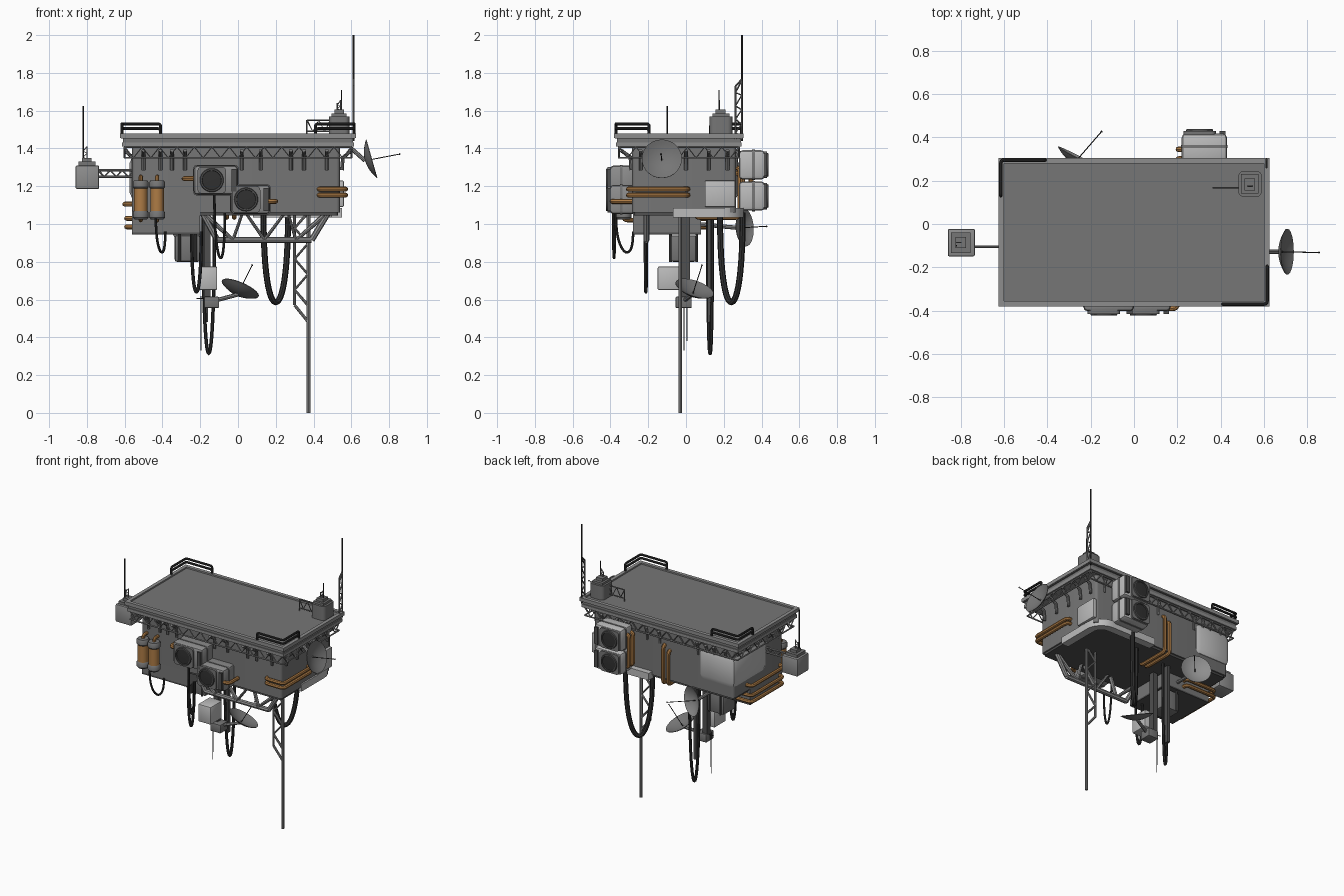
import bpy, bmesh, math
from mathutils import Vector as V

if "Cube" in bpy.data.objects:
    bpy.data.objects.remove(bpy.data.objects["Cube"])


def material(name, c):
    m = bpy.data.materials.new(name)
    m.diffuse_color = (*c, 1)
    m.use_nodes = True
    m.node_tree.nodes["Principled BSDF"].inputs["Base Color"].default_value = m.diffuse_color
    return m


BROWN = material("copper", (0.42, 0.2, 0.06))
DARK = material("rubber", (0.03, 0.03, 0.03))
LIGHT = material("light_grey", (0.5, 0.5, 0.5))
MID = material("mid_grey", (0.27, 0.27, 0.27))
GREY = material("body_grey", (0.18, 0.18, 0.18))
SHADE = material("dark_grey", (0.08, 0.08, 0.08))


def finish(o, mat):
    o.data.materials.append(mat)
    bpy.ops.object.select_all(action='DESELECT')
    o.select_set(True)
    bpy.context.view_layer.objects.active = o
    if o.type == 'CURVE':
        bpy.ops.object.convert(target='MESH')
    bpy.ops.object.shade_smooth_by_angle(angle=math.radians(35))
    return bpy.context.object


def from_bm(name, bm, mat):
    bmesh.ops.recalc_face_normals(bm, faces=bm.faces)
    me = bpy.data.meshes.new(name)
    bm.to_mesh(me)
    bm.free()
    o = bpy.data.objects.new(name, me)
    bpy.context.collection.objects.link(o)
    return finish(o, mat)


def box(name, lo, hi, mat=GREY, bevel=0.0, axis=None):
    """Box between two corners; bevel all edges or only those along axis."""
    bm = bmesh.new()
    bmesh.ops.create_cube(bm, size=1)
    lo, hi = V(lo), V(hi)
    for v in bm.verts:
        v.co = V(lo[i] + (hi[i] - lo[i]) * (v.co[i] + 0.5) for i in range(3))
    if bevel:
        es = [e for e in bm.edges if axis is None or
              abs((e.verts[0].co - e.verts[1].co).normalized()[axis]) > 0.9]
        bmesh.ops.bevel(bm, geom=es, offset=bevel, segments=4 if axis is not None else 2,
                        profile=0.5, affect='EDGES')
    return from_bm(name, bm, mat)


def tubes(name, paths, r, mat=MID, fillet=0.0, res=2):
    """Round bars along point paths, with optional rounded elbows."""
    c = bpy.data.curves.new(name, 'CURVE')
    c.dimensions, c.bevel_depth, c.bevel_resolution, c.use_fill_caps = '3D', r, res, True
    for path in paths:
        p = [V(q) for q in path]
        pts = [p[0]]
        for a, b, d in zip(p, p[1:], p[2:]):
            if fillet:
                s, e = b + (a - b).normalized() * fillet, b + (d - b).normalized() * fillet
                pts += [s.lerp(b, t).lerp(b.lerp(e, t), t) for t in (0, .25, .5, .75, 1)]
            else:
                pts.append(b)
        pts.append(p[-1])
        s = c.splines.new('POLY')
        s.points.add(len(pts) - 1)
        for sp, q in zip(s.points, pts):
            sp.co = (*q, 1)
    o = bpy.data.objects.new(name, c)
    bpy.context.collection.objects.link(o)
    return finish(o, mat)


def truss(a0, a1, b0, b1, n):
    """Two chords and a zigzag between them."""
    a0, a1, b0, b1 = map(V, (a0, a1, b0, b1))
    zig = [(a0.lerp(a1, i / n) if i % 2 else b0.lerp(b1, i / n)) for i in range(n + 1)]
    return [[a0, a1], [b0, b1], zig]


def spin(name, profile, at, axis, mat=MID, steps=28):
    """Lathe an (r, h) profile around an axis."""
    bm = bmesh.new()
    vs = [bm.verts.new((r, 0, h)) for r, h in profile]
    es = [bm.edges.new(e) for e in zip(vs, vs[1:])]
    bmesh.ops.spin(bm, geom=vs + es, cent=(0, 0, 0), axis=(0, 0, 1), angle=math.tau, steps=steps)
    bmesh.ops.remove_doubles(bm, verts=bm.verts, dist=1e-5)
    rot = V(axis).to_track_quat('Z', 'Y')
    for v in bm.verts:
        v.co = rot @ v.co + V(at)
    return from_bm(name, bm, mat)


def cable(name, a, b, bottom, r):
    a, b = V(a), V(b)
    pts = []
    for i in range(25):
        t = i / 24
        q = a.lerp(b, 0.5 - 0.5 * math.cos(math.pi * t))
        q.z -= (min(a.z, b.z) - bottom) * (1 - abs(2 * t - 1) ** 2)
        pts.append(q)
    tubes(name, [pts], r, DARK)


def dish(name, center, axis, tip, mount, r=0.106, mat=GREY):
    n = V(axis).normalized()
    base = V(center) - n * 0.018
    prof = [(r * i / 6, 0.035 * (i / 6) ** 2) for i in range(7)]
    prof += [(r * i / 6, 0.006 + 0.032 * (i / 6) ** 2) for i in range(6, -1, -1)]
    spin(name, prof, base, n, mat)
    tubes(name + "_feed", [[base, tip]], 0.0025, DARK)
    spin(name + "_feed_tip", [(0, -.006), (.006, 0), (0, .006)], tip, n, DARK, 8)
    tubes(name + "_mount", [[base, mount]], 0.011)


def fan_unit(name, x, z, y, s, w=0.21, h=0.155, mat=LIGHT):
    """Fan unit; y is the outer face, s the outward direction."""
    y0, y1 = sorted((y - s * 0.012, y - s * 0.15))
    box(name + "_case", (x - w / 2, y0, z - h / 2), (x + w / 2, y1, z + h / 2), mat, 0.02)
    fx = x - 0.022
    f0, f1 = sorted((y - s * 0.02, y))
    box(name + "_fan_frame", (fx - .075, f0, z - .07), (fx + .075, f1, z + .07), GREY, 0.02, 1)
    ax = (0, s, 0)
    spin(name + "_fan_ring", [(.05, 0), (.063, 0), (.06, .008), (.052, .008), (.05, 0)], (fx, y, z), ax, SHADE)
    spin(name + "_fan", [(0, .004), (.018, .003), (.052, .002)], (fx, y, z), ax, DARK)
    box(name + "_vent", (x + w / 2 - .034, f0, z - .06), (x + w / 2 - .008, f1, z + .06), SHADE)
    m0, m1 = sorted((y - s * 0.065, y - s * 0.08))
    box(name + "_band", (x - w / 2 - .003, m0, z - h / 2 - .003), (x + w / 2 + .003, m1, z + h / 2 + .003), GREY, .02, 1)


# deck with raised rim
box("deck", (-.62, -.375, 1.452), (.62, .3, 1.47))
for s in (-1, 1):
    x0, x1 = sorted((s * .6, s * .625))
    box("deck_rim_side", (x0, -.38, 1.455), (x1, .305, 1.48), MID)
    yc = -.0375 + s * .33
    box("deck_rim_end", (-.6, yc - .0125, 1.455), (.6, yc + .0125, 1.48), MID)
box("deck_mid", (-.61, -.365, 1.43), (.61, .29, 1.456))
box("deck_lower", (-.615, -.37, 1.41), (.615, .295, 1.432), MID)

# perimeter truss and wall brackets
cs = [(-.6, -.355), (.6, -.355), (.6, .28), (-.6, .28)]
paths = []
for i in range(4):
    (ax, ay), (bx, by) = cs[i], cs[(i + 1) % 4]
    paths += truss((ax, ay, 1.35), (bx, by, 1.35), (ax, ay, 1.408), (bx, by, 1.408), 26 if i % 2 == 0 else 14)
tubes("deck_truss", paths, .005, res=1)
br = []
for x in (-.5, -.41, -.35, -.28, .02, .12, .28, .35, .47):
    br += [[(x, -.345, 1.39), (x, -.295, 1.355), (x, -.29, 1.285)], [(x, .28, 1.39), (x, .265, 1.35), (x, .262, 1.3)]]
for y in (-.24, -.12, 0, .12, .22):
    br += [[(s * .6, y, 1.39), (s * .555, y, 1.35), (s * .55, y, 1.285)] for s in (-1, 1)]
tubes("deck_brackets", br, .01, GREY)

# main body, lower block and panels
box("body", (-.56, -.285, 1.06), (.54, .265, 1.41), GREY, .02, 2)
box("body_floor", (-.55, -.275, 1.045), (.53, .255, 1.062), SHADE, .02, 2)
box("lower_block", (-.56, -.28, .955), (-.2, .08, 1.07))
box("lower_block_floor", (-.56, -.28, .945), (-.2, .08, .956), SHADE)
box("corner_panel", (-.575, -.1, 1.13), (-.29, .28, 1.36), LIGHT, .04)
box("side_box", (.53, .1, 1.09), (.56, .26, 1.23), LIGHT, .006)
arc = [(math.cos(i * math.pi / 16), math.sin(i * math.pi / 16)) for i in range(9)]
outer = [(.55, -.07)] + [(.43 + .12 * c, .185 + .12 * s) for c, s in arc] + [(.08, .305)]
inner = [(.08, .25)] + [(.43 + .065 * c, .185 + .065 * s) for c, s in reversed(arc)] + [(.495, -.07)]
bm = bmesh.new()
f = bm.faces.new([bm.verts.new((x, y, 1.035)) for x, y in outer + inner])
up = bmesh.ops.extrude_face_region(bm, geom=[f])
bmesh.ops.translate(bm, verts=[g for g in up['geom'] if isinstance(g, bmesh.types.BMVert)], vec=(0, 0, .05))
from_bm("corner_skirt", bm, LIGHT)

# corner rails
for nm, sx, y, cy in (("rear_rail", -1, .295, .13), ("front_rail", 1, -.37, -.195)):
    paths = []
    for z in (1.505, 1.53):
        paths.append([(sx * .41, y, 1.47), (sx * .41, y, z), (sx * .615, y, z), (sx * .615, cy, z), (sx * .615, cy, 1.47)])
    tubes(nm, paths, .008, DARK, .015)

# fan units
fan_unit("front_fan_left", -.117, 1.232, -.415, -1, .235, mat=MID)
fan_unit("front_fan_right", .065, 1.13, -.415, -1, mat=MID)
fan_unit("rear_fan_top", .325, 1.313, .43, 1)
fan_unit("rear_fan_bottom", .325, 1.148, .43, 1)

# tanks
for i, x in enumerate((-.515, -.428)):
    spin(f"tank_{i}", [(0, 1.04), (.036, 1.04), (.036, 1.22), (0, 1.22)], (x, -.33, 0), (0, 0, 1), BROWN, 16)
    for z in (1.025, 1.185):
        spin(f"tank_cap_{i}", [(0, z), (.034, z), (.042, z + .01), (.042, z + .035), (.036, z + .045), (0, z + .045)],
             (x, -.33, 0), (0, 0, 1), GREY, 16)
    tubes(f"tank_pipe_{i}", [[(x, -.28, 1.25), (x, -.33, 1.25), (x, -.33, 1.02), (x, -.28, 1.02)]], .011, BROWN, .02)

# copper pipes
P = []
for z in (1.185, 1.153):
    P.append([(.43, -.27, z), (.43, -.305, z), (.57, -.305, z), (.57, .01, z), (.53, .01, z)])
for z, d in ((1.105, .03), (1.03, .02), (.985, .02)):
    P.append([(-.35, .06, z), (-.35, .09 + d, z), (-.57 - d, .09 + d, z), (-.57 - d, -.25, z), (-.55, -.25, z)])
P.append([(-.235, -.35, 1.24), (-.285, -.35, 1.24), (-.285, -.28, 1.24)])
P.append([(.16, -.39, 1.12), (.2, -.39, 1.12), (.2, -.28, 1.12)])
for x, zt in ((-.02, 1.3), (-.06, 1.27)):
    P.append([(x, .25, zt), (x, .285, zt), (x, .285, 1.035), (x, .05, 1.035), (x, .05, 1.07)])
for y in (.3, .345):
    P.append([(.25, y, 1.34), (.205, y, 1.34), (.205, y, 1.11), (.25, y, 1.11)])
tubes("copper_pipes", P, .013, BROWN, .025)

# front girder
G = truss((-.11, -.21, .915), (.39, -.21, .915), (-.2, -.21, 1.075), (.49, -.21, 1.075), 6)
G += [[(-.2, -.21, 1.08), (-.11, -.21, .915)], [(.49, -.21, 1.08), (.39, -.21, .915)]]
tubes("front_girder", G, .016)
box("girder_top", (-.2, -.23, 1.045), (.5, -.19, 1.09), MID)

# support leg with lattice
tubes("support_leg", [[(.373, -.03, 0), (.373, -.03, 1.06)]], .01)
tubes("leg_lattice", truss((.3, -.03, .57), (.3, -.03, 1.06), (.37, -.03, .57), (.37, -.03, 1.06), 6)
      + [[(.3, -.03, .57), (.373, -.03, .48)]], .008)

# hanging equipment
box("hanging_pole", (-.18, -.02, .6), (-.145, .02, 1.06), SHADE)
box("hanging_bar", (-.18, .115, .48), (-.16, .145, 1.06), SHADE)
box("hanging_box_upper", (-.335, -.08, .8), (-.2, .055, .94), GREY, .012)
tubes("hanging_straps", [[(x, y, .945), (x, y, .8)] for x in (-.31, -.225) for y in (-.082, .057)], .007, SHADE)
box("hanging_box_lower", (-.21, -.15, .65), (-.11, -.02, .775), LIGHT, .008)
box("dish_base", (-.18, -.055, .555), (-.1, .03, .615), GREY, .006)
tubes("hanging_wires", [[(-.195, y, .62), (-.195, y, z)] for y, z in ((-.01, .33), (.005, .38))]
      + [[(-.22, 0, .605), (-.1, 0, .605)]], .0025, DARK)

# dishes
dish("side_dish", (.69, -.128, 1.34), (.95, 0, .27), (.855, -.132, 1.37), (.6, -.128, 1.4))
dish("rear_dish", (-.27, .295, .98), (.45, .88, .05), (-.15, .427, .988), (-.3, .06, 1.0), .1, MID)
dish("lower_dish", (.005, .04, .642), (.38, .3, .87), (.075, .085, .782), (-.12, -.01, .595))

# slack cables
cable("cable_large", (.135, .18, 1.06), (.265, .3, 1.06), .585, .016)
cable("cable_long", (-.185, .115, 1.05), (-.125, .14, 1.05), .315, .01)
cable("cable_front", (-.125, -.375, 1.16), (-.07, -.385, 1.06), .775, .007)
cable("cable_mid", (-.245, -.21, .96), (-.195, -.215, .96), .64, .009)
cable("cable_left", (-.435, -.37, 1.03), (-.385, -.28, .96), .82, .007)

# left outrigger box
tubes("outrigger_arm", truss((-.74, -.105, 1.25), (-.55, -.105, 1.25), (-.74, -.105, 1.285), (-.55, -.105, 1.285), 6), .006)
box("outrigger_box", (-.86, -.15, 1.185), (-.735, -.022, 1.31), MID, .008)
box("outrigger_cap", (-.845, -.135, 1.31), (-.755, -.04, 1.33))
box("outrigger_cap_top", (-.825, -.11, 1.33), (-.775, -.06, 1.35))
tubes("outrigger_antenna", [[(-.82, -.1, 1.34), (-.82, -.1, 1.625)]], .0035, DARK)
tubes("outrigger_lattice", truss((-.82, -.085, 1.34), (-.82, -.085, 1.4), (-.8, -.085, 1.34), (-.8, -.085, 1.41), 4), .003)

# roof box, roof lattice and masts
box("roof_box", (.482, .125, 1.46), (.59, .245, 1.57), GREY, .025, 2)
box("roof_cap", (.495, .14, 1.57), (.575, .23, 1.585))
box("roof_cap_top", (.51, .155, 1.585), (.56, .21, 1.605))
tubes("roof_lattice", truss((.365, .168, 1.49), (.49, .168, 1.49), (.365, .168, 1.55), (.49, .168, 1.55), 4)
      + truss((.525, .175, 1.6), (.525, .175, 1.64), (.545, .175, 1.6), (.545, .175, 1.655), 4)
      + [[(.365, .168, 1.465), (.365, .168, 1.55)]], .004, GREY)
tubes("roof_antenna", [[(.548, .175, 1.6), (.548, .175, 1.71)]], .003, DARK)
tubes("tall_antenna", [[(.612, .297, 1.44), (.612, .297, 2)]], .005, DARK)
tubes("tall_mast_lattice", truss((.612, .262, 1.45), (.612, .262, 1.73), (.612, .295, 1.45), (.612, .295, 1.76), 8)
      + [[(.612, .262, 1.73), (.612, .295, 1.765)]], .005, GREY)
